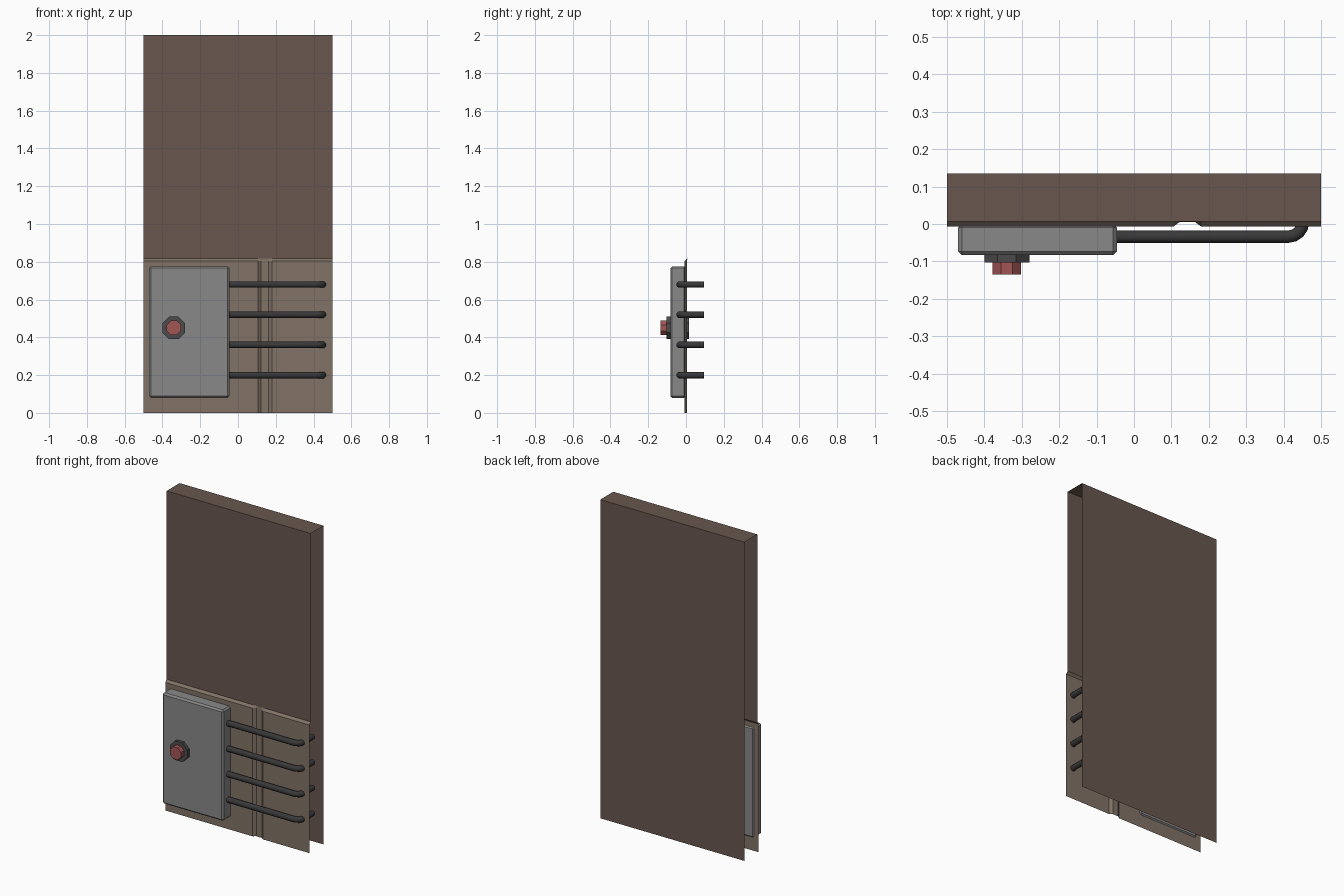
import bpy, bmesh, math
from mathutils import Vector, Matrix

if "Cube" in bpy.data.objects:
    bpy.data.objects.remove(bpy.data.objects["Cube"])


def material(name, rgb):
    m = bpy.data.materials.new(name)
    m.diffuse_color = (*rgb, 1)
    m.use_nodes = True
    m.node_tree.nodes["Principled BSDF"].inputs["Base Color"].default_value = m.diffuse_color
    return m


WALL = material("wall_brown", (0.14, 0.095, 0.076))
PANEL = material("panel_tan", (0.22, 0.17, 0.135))
BOX = material("box_grey", (0.25, 0.25, 0.25))
DARK = material("dark_metal", (0.07, 0.07, 0.07))
PIPE = material("pipe_black", (0.04, 0.04, 0.042))
RED = material("button_red", (0.36, 0.09, 0.09))


def make(name, bm, mat):
    me = bpy.data.meshes.new(name)
    bm.to_mesh(me)
    bm.free()
    ob = bpy.data.objects.new(name, me)
    bpy.context.collection.objects.link(ob)
    me.materials.append(mat)
    return ob


def sheet(name, rows, mat):
    """Open sheet from equal-length rows of points."""
    bm = bmesh.new()
    v = [[bm.verts.new(p) for p in row] for row in rows]
    for a, b in zip(v, v[1:]):
        for i in range(len(a) - 1):
            bm.faces.new((a[i], a[i + 1], b[i + 1], b[i]))
    return make(name, bm, mat)


def octagon(name, x, z, apothem, y0, y1, mat, bevel=0):
    """Octagonal plug along y with flats at top and sides."""
    r = apothem / math.cos(math.pi / 8)
    bm = bmesh.new()
    m = (Matrix.Translation((x, (y0 + y1) / 2, z)) @ Matrix.Rotation(math.pi / 2, 4, 'X')
         @ Matrix.Rotation(math.pi / 8, 4, 'Z'))
    bmesh.ops.create_cone(bm, cap_ends=True, segments=8, radius1=r, radius2=r,
                          depth=y1 - y0, matrix=m)
    return make(name, bm, mat)


# Upper wall: front sheet, top and full-height back, open at sides and bottom
sheet("wall_shell", [[(x, y, z) for x in (-0.5, 0.5)] for y, z in
                     ((0.007, 0.818), (0.007, 2), (0.135, 2), (0.135, 0))], WALL)

# Lower panel with vertical groove and chamfered top edge
F, B = -0.007, 0.006
profile = [(-0.5, F), (0.105, F), (0.123, B), (0.162, B), (0.18, F), (0.5, F)]
sheet("lower_panel", [[(x, y, 0) for x, y in profile],
                      [(x, y, 0.804) for x, y in profile],
                      [(x, 0.007, 0.818) for x, y in profile]], PANEL)

# Control box
bm = bmesh.new()
bmesh.ops.create_cube(bm, size=1, matrix=Matrix.Translation((-0.258, -0.0415, 0.428))
                      @ Matrix.Diagonal((0.424, 0.083, 0.696, 1)))
bmesh.ops.bevel(bm, geom=bm.edges[:], offset=0.01, segments=1, affect='EDGES')
make("control_box", bm, BOX)

# Button and its collar
octagon("button_collar", -0.34, 0.45, 0.06, -0.103, 0.015, DARK)
octagon("button", -0.34, 0.45, 0.038, -0.135, -0.09, RED)

# Four pipes bending back through the panel
path = [Vector((-0.06, -0.034))]
bend, r = 0.04, 0.018
for k in range(5):
    a = math.radians(-90 + 22.5 * k)
    path.append(Vector((0.452 - bend + bend * math.cos(a), -0.034 + bend + bend * math.sin(a))))
path.append(Vector((0.452, 0.094)))
for n in range(4):
    z = 0.20 + 0.16 * n
    bm = bmesh.new()
    rings = []
    for i, p in enumerate(path):
        t = (path[min(i + 1, len(path) - 1)] - path[max(i - 1, 0)]).normalized()
        if i in (0, 1):
            t = Vector((1, 0))
        elif i >= len(path) - 2:
            t = Vector((0, 1))
        side = Vector((t.y, -t.x))
        ring = []
        for s in range(8):
            a = 2 * math.pi * (s + 0.5) / 8
            q = p + side * r * math.cos(a)
            ring.append(bm.verts.new((q.x, q.y, z + r * math.sin(a))))
        rings.append(ring)
    for a, b in zip(rings, rings[1:]):
        for s in range(8):
            bm.faces.new((a[s], a[(s + 1) % 8], b[(s + 1) % 8], b[s]))
    bm.faces.new(rings[0])
    bm.faces.new(rings[-1])
    bmesh.ops.recalc_face_normals(bm, faces=bm.faces[:])
    ob = make(f"pipe_{n + 1}", bm, PIPE)
    bpy.context.view_layer.objects.active = ob
    ob.select_set(True)
    bpy.ops.object.shade_smooth_by_angle(angle=math.radians(50))
    ob.select_set(False)
